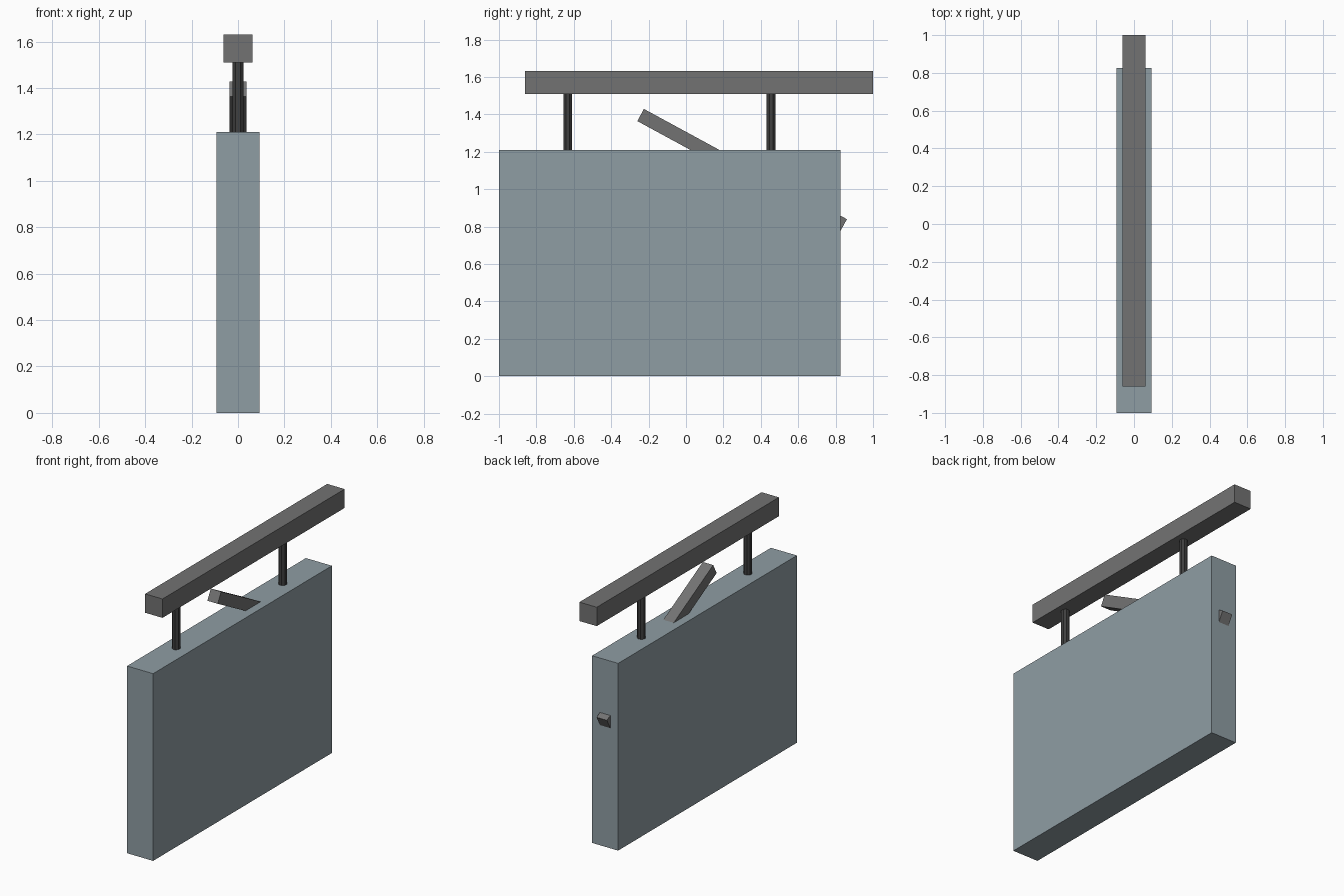
import bpy
import math

cube = bpy.data.objects.get("Cube")
if cube:
    bpy.data.objects.remove(cube, do_unlink=True)


def material(name, rgb):
    mat = bpy.data.materials.new(name)
    mat.use_nodes = True
    mat.diffuse_color = (*rgb, 1)
    mat.node_tree.nodes["Principled BSDF"].inputs["Base Color"].default_value = (*rgb, 1)
    return mat


def box(name, center, size, mat, tilt=0):
    bpy.ops.mesh.primitive_cube_add(size=1, location=center, rotation=(tilt, 0, 0))
    obj = bpy.context.object
    obj.name = name
    obj.scale = size
    obj.data.materials.append(mat)
    return obj


blue_grey = material("blue_grey_panel", (0.275, 0.337, 0.371))
grey = material("grey_metal", (0.171, 0.171, 0.171))
dark = material("dark_metal", (0.05, 0.05, 0.05))

# Hanging panel and the beam above it
box("sign_panel", (0, -0.087, 0.605), (0.186, 1.826, 1.21), blue_grey)
box("support_beam", (0, 0.07, 1.57), (0.124, 1.86, 0.122), grey)

# Slanted brace running through the panel
box("diagonal_brace", (0, 0.30, 1.102), (0.074, 1.235, 0.074), grey, math.radians(-28.5))

# Eight-sided hanger rods
for name, y in (("front_hanger", -0.632), ("back_hanger", 0.455)):
    bpy.ops.mesh.primitive_cylinder_add(vertices=8, radius=0.0255, depth=0.34,
                                        location=(0, y, 1.36),
                                        rotation=(0, 0, math.pi / 8))
    rod = bpy.context.object
    rod.name = name
    rod.data.materials.append(dark)
